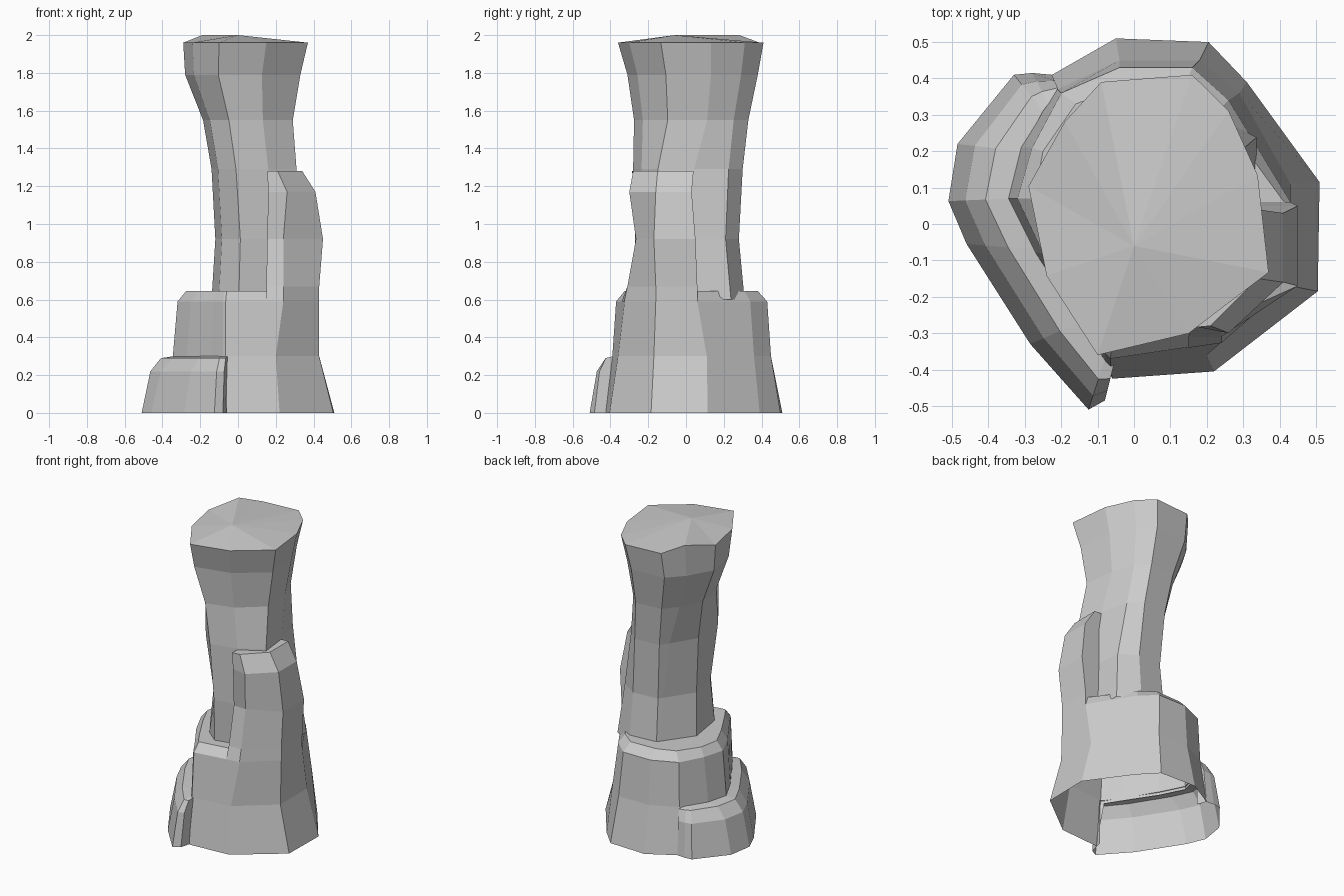
import bpy, bmesh

cube = bpy.data.objects.get("Cube")
if cube:
    bpy.data.objects.remove(cube, do_unlink=True)

STONE = 0.6
stone = bpy.data.materials.new("grey stone")
stone.use_nodes = True
stone.diffuse_color = (STONE, STONE, STONE, 1)
stone.node_tree.nodes["Principled BSDF"].inputs["Base Color"].default_value = stone.diffuse_color


def loft(name, rings, closed=True, apex=None, lid=False, ends=False):
    """Skin rings of points from the ground up, with an optional top."""
    bm = bmesh.new()
    rows = [[bm.verts.new(p) for p in ring] for ring in rings]
    count = len(rows[0])
    for low, high in zip(rows, rows[1:]):
        for i in range(count if closed else count - 1):
            j = (i + 1) % count
            bm.faces.new((low[i], low[j], high[j], high[i]))
    top = rows[-1]
    if apex:
        peak = bm.verts.new(apex)
        for i in range(count):
            bm.faces.new((top[i], top[(i + 1) % count], peak))
    if lid:
        bm.faces.new(top)
    if ends:
        for i in (0, count - 1):
            foot = bm.verts.new((top[i].co.x, top[i].co.y, 0))
            bm.faces.new([row[i] for row in rows] + [foot])
    bmesh.ops.recalc_face_normals(bm, faces=bm.faces)
    mesh = bpy.data.meshes.new(name)
    bm.to_mesh(mesh)
    bm.free()
    mesh.materials.append(stone)
    obj = bpy.data.objects.new(name, mesh)
    bpy.context.collection.objects.link(obj)
    return obj


def level(points, z):
    return [(x, y, z) for x, y in points]


def fit(points, z, left, right, front, back):
    """Stretch an outline to the given bounds at one height."""
    xs, ys = zip(*points)
    sx = (right - left) / (max(xs) - min(xs))
    sy = (back - front) / (max(ys) - min(ys))
    return [(left + (x - min(xs)) * sx, front + (y - min(ys)) * sy, z) for x, y in points]


def shift(ring, i, dx, dy, dz=0):
    x, y, z = ring[i]
    ring[i] = (x + dx, y + dy, z + dz)


# Waisted column with a flared, slightly domed head
head = [(-.1, -.36), (.15, -.3), (.37, -.13), (.34, .14), (.26, .32),
        (.16, .42), (-.09, .4), (-.19, .29), (-.29, .11), (-.24, -.14)]
column = [fit(head, *bounds) for bounds in (
    (.6, -.14, .36, -.25, .31),
    (.92, -.12, .34, -.27, .28),
    (1.29, -.14, .31, -.28, .3),
    (1.55, -.185, .29, -.275, .33),
    (1.79, -.28, .33, -.31, .38),
    (1.96, -.29, .37, -.36, .41))]
shift(column[-1], 7, 0, 0, .04)
# The lower shaft has a flat rear facet, a bulging front corner and a slight twist
for ring, slide, bulge, spread in zip(column, (.06, .05, .03), (-.07, -.02, -.07), (.06, .04, .01)):
    shift(ring, 7, slide, slide)
    shift(ring, 2, 0, -.04)
    shift(ring, 3, 0, -.05)
    shift(ring, 4, spread, 0)
    shift(ring, 9, 0, bulge)
loft("column", column, apex=(0, -.06, 2))

# Wide foot: exposed walls reach the ground, the rest starts behind the low step
wall = [(-.065, -.39), (.2, -.36), (.43, -.17), (.43, .11), (.29, .36), (.18, .45),
        (-.04, .45), (-.21, .37), (-.31, .21), (-.345, .07), (-.27, -.08), (-.14, -.28),
        (-.08, -.375)]
ground = [(-.06, -.425), (.22, -.405), (.505, -.185), (.51, .115),
          (.31, .39), (.205, .5), (-.05, .51), (-.225, .41)]
shoulder = [(-.065, -.37), (.24, -.325), (.43, -.16), (.43, .06), (.26, .34), (.16, .43),
            (-.04, .43), (-.2, .36), (-.28, .21), (-.32, .07), (-.25, -.08), (-.13, -.27),
            (-.08, -.355)]
rim = [(-.06, -.325), (.18, -.29), (.42, -.16), (.42, .05), (.23, .31), (.14, .38),
       (-.04, .375), (-.16, .33), (-.25, .2), (-.275, .07), (-.21, -.07), (-.11, -.25),
       (-.07, -.315)]
bottom = level(ground, 0) + level(wall[len(ground):], .28)
loft("foot", [bottom, level(wall, .3), level(shoulder, .59), level(rim, .645)], lid=True)

# Tall buttress rising flush from the foot against the column
loft("buttress", [
    level([(.15, -.34), (.24, -.327), (.43, -.16), (.43, .06), (.2, .06)], .59),
    level([(.15, -.31), (.24, -.31), (.43, -.16), (.43, .06), (.2, .06)], .67),
    level([(.155, -.265), (.24, -.265), (.45, -.17), (.45, .05), (.2, .05)], .92),
    level([(.16, -.28), (.26, -.3), (.41, -.16), (.41, .03), (.2, .03)], 1.17),
    level([(.155, -.285), (.21, -.28), (.34, -.15), (.34, .04), (.2, .04)], 1.28)], lid=True)

# Low step wrapping around one side of the foot
outer = [(-.08, -.485), (-.125, -.51), (-.285, -.33), (-.46, -.055), (-.51, .063),
         (-.485, .22), (-.33, .41), (-.28, .415), (-.225, .41)]
inner = [(-.055, -.385), (-.08, -.37), (-.15, -.27), (-.27, -.07), (-.34, .07),
         (-.31, .2), (-.25, .31), (-.235, .33), (-.2, .35)]
step = []
for z, t in ((0, 0), (.22, .27), (.29, .6), (.3, 1)):
    step.append([(a + (c - a) * t, b + (d - b) * t, z)
                 for (a, b), (c, d) in zip(outer, inner)])
loft("low_step", step, closed=False, ends=True)
